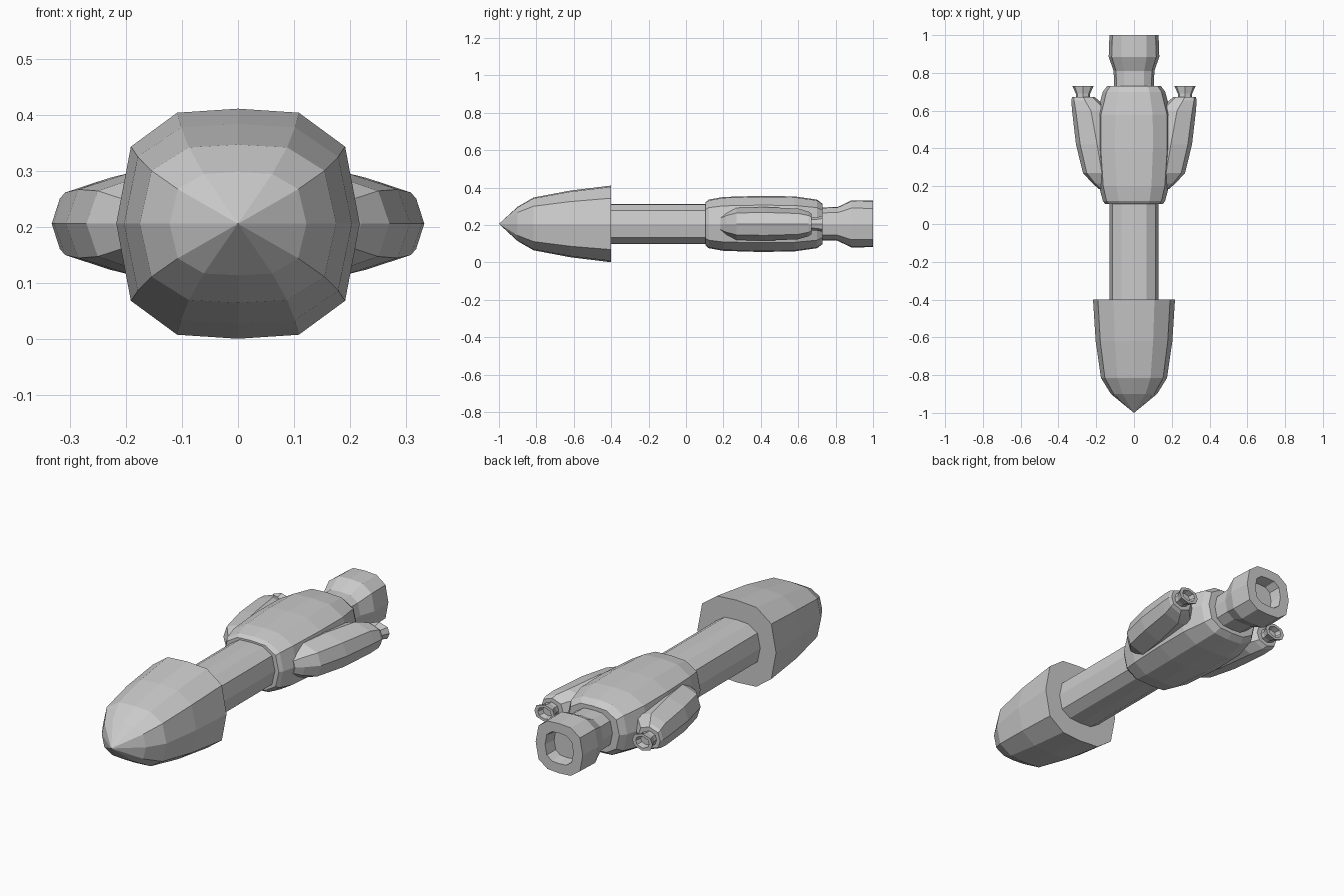
import bpy, bmesh

cube = bpy.data.objects.get("Cube")
if cube:
    bpy.data.objects.remove(cube)

AXIS_Z = 0.206

grey = bpy.data.materials.new("hull_grey")
grey.use_nodes = True
grey.diffuse_color = (0.6, 0.6, 0.6, 1)
grey.node_tree.nodes["Principled BSDF"].inputs["Base Color"].default_value = (0.6, 0.6, 0.6, 1)

# Rounded twelve-sided and eight-sided sections, as one quarter mirrored around
def section(quarter):
    upper = quarter + [(-x, z) for x, z in reversed(quarter[:-1])]
    lower = [(-x, -z) for x, z in upper[1:-1]]
    return upper + lower

TWELVE = section([(1, 0), (0.88, 0.67), (0.5, 0.965), (0, 1)])
EIGHT = section([(1, 0), (0.8, 0.68), (0, 1)])


def loft(name, shape, rings, side=1):
    """Rings are (y, centre x, half width, half height)."""
    bm = bmesh.new()
    loops = []
    for y, cx, w, h in rings:
        loops.append([bm.verts.new((side * (cx + px * w), y, AXIS_Z + pz * h))
                      for px, pz in shape])
    n = len(shape)
    for a, b in zip(loops, loops[1:]):
        for i in range(n):
            j = (i + 1) % n
            bm.faces.new((a[i], a[j], b[j], b[i]))
    bm.faces.new(loops[0])
    bm.faces.new(loops[-1])
    bmesh.ops.remove_doubles(bm, verts=bm.verts[:], dist=0.0001)
    bmesh.ops.recalc_face_normals(bm, faces=bm.faces[:])
    mesh = bpy.data.meshes.new(name)
    bm.to_mesh(mesh)
    bm.free()
    mesh.materials.append(grey)
    obj = bpy.data.objects.new(name, mesh)
    bpy.context.collection.objects.link(obj)
    return obj


def centred(rings):
    return [(y, 0, w, h) for y, w, h in rings]


# Nose cone with a flat back
loft("nose_cone", TWELVE, centred([
    (-1.0, 0, 0), (-0.9, 0.122, 0.092), (-0.815, 0.175, 0.141),
    (-0.62, 0.203, 0.178), (-0.4, 0.217, 0.205)]))

# Long tube between nose and engine housing
loft("body_tube", TWELVE, centred([(-0.42, 0.13, 0.107), (0.14, 0.13, 0.107)]))

# Bulging engine housing
loft("engine_housing", TWELVE, centred([
    (0.105, 0.152, 0.116), (0.122, 0.165, 0.13), (0.2, 0.185, 0.144),
    (0.4, 0.2, 0.15), (0.58, 0.198, 0.147), (0.7, 0.165, 0.13),
    (0.73, 0.143, 0.108)]))

# Main nozzle with a recessed mouth
loft("main_nozzle", TWELVE, centred([
    (0.7, 0.104, 0.088), (0.81, 0.108, 0.09), (0.885, 0.134, 0.126),
    (1.0, 0.13, 0.124), (1.0, 0.078, 0.076), (0.94, 0.07, 0.068)]))

# Side boosters and their small nozzles
for label, side in (("left", 1), ("right", -1)):
    loft(label + "_booster", EIGHT, [
        (0.185, 0.14, 0.045, 0.045), (0.215, 0.15, 0.07, 0.065),
        (0.27, 0.17, 0.1, 0.086), (0.42, 0.195, 0.112, 0.09),
        (0.6, 0.228, 0.1, 0.082), (0.655, 0.26, 0.072, 0.066),
        (0.672, 0.268, 0.06, 0.054)], side)
    loft(label + "_booster_nozzle", EIGHT, [
        (0.655, 0.27, 0.038, 0.034), (0.69, 0.27, 0.038, 0.034),
        (0.73, 0.27, 0.056, 0.042), (0.73, 0.27, 0.037, 0.028),
        (0.7, 0.27, 0.03, 0.024)], side)
